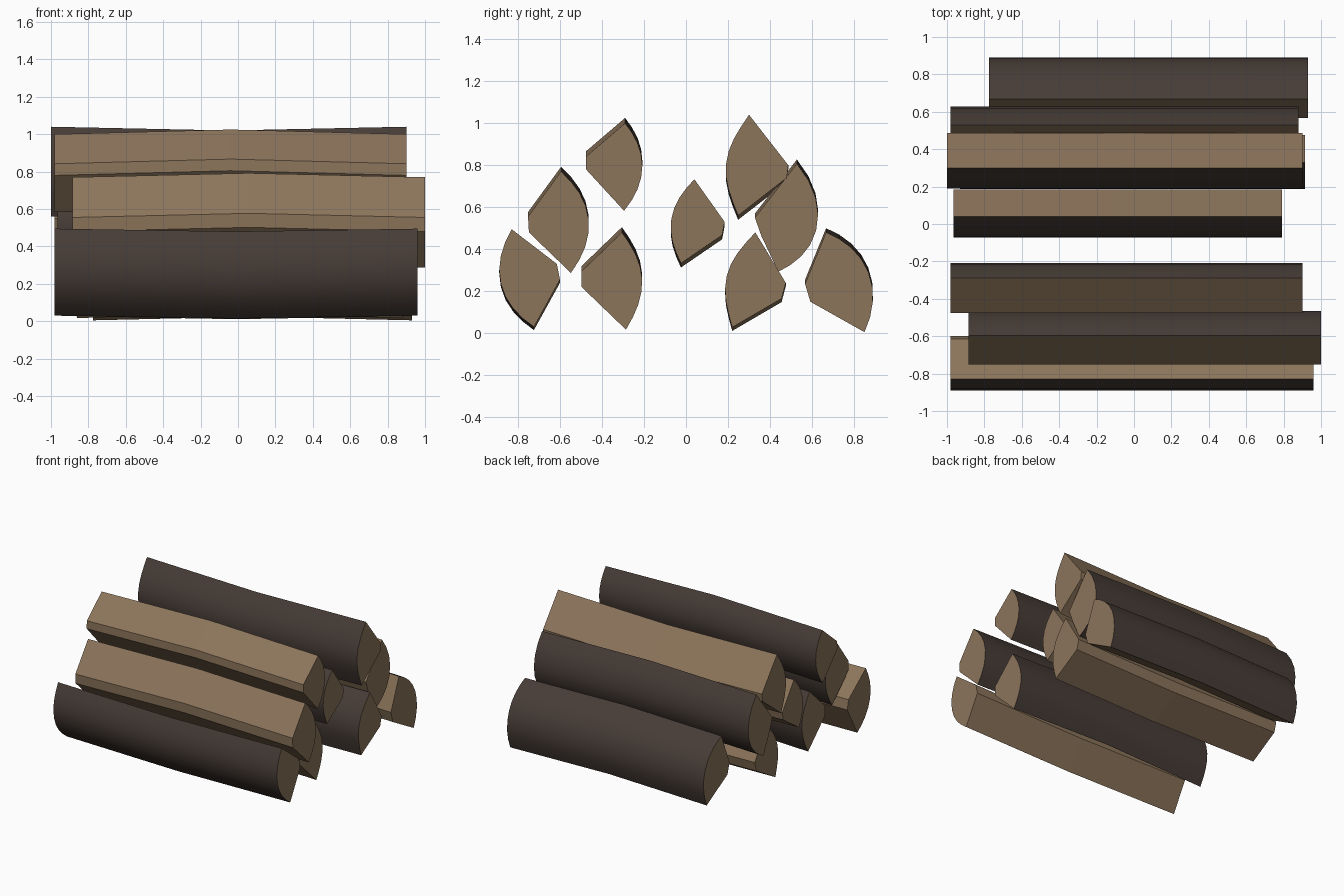
import bpy, bmesh, math

if "Cube" in bpy.data.objects:
    bpy.data.objects.remove(bpy.data.objects["Cube"])


def material(name, rgb):
    m = bpy.data.materials.new(name)
    m.diffuse_color = (*rgb, 1)
    m.use_nodes = True
    m.node_tree.nodes["Principled BSDF"].inputs["Base Color"].default_value = m.diffuse_color
    return m


wood = material("split_wood", (0.265, 0.178, 0.105))
bark = material("dark_bark", (0.063, 0.046, 0.038))
SEGS = 8


def section(top, bottom, tip_low, tip_high, bulge):
    """Wedge outline in (y, z): bark arc about the blunt inner tip, then the tip."""
    cy = (tip_low[0] + tip_high[0]) / 2
    cz = (tip_low[1] + tip_high[1]) / 2
    a0 = math.atan2(top[1] - cz, top[0] - cy)
    a1 = math.atan2(bottom[1] - cz, bottom[0] - cy)
    if top[0] < cy:                       # bark on the left side
        a1 += 2 * math.pi
    r0 = math.hypot(top[0] - cy, top[1] - cz)
    r1 = math.hypot(bottom[0] - cy, bottom[1] - cz)
    pts = []
    for i in range(SEGS + 1):
        t = i / SEGS
        a = a0 + (a1 - a0) * t
        # radius eases from the ends to the bulge in the middle
        r = r0 * (1 - t) + r1 * t
        r += (bulge - (r0 + r1) / 2) * (1 - (2 * t - 1) ** 4)
        pts.append((cy + r * math.cos(a), cz + r * math.sin(a)))
    return pts + [tip_low, tip_high]


def split_log(name, x0, x1, outline, bend):
    """Loft the outline along x in two halves, the middle ring shifted by bend."""
    bm = bmesh.new()
    rings = []
    for x, dz in ((x0, 0), ((x0 + x1) / 2, bend), (x1, 0)):
        rings.append([bm.verts.new((x, y, z + dz)) for y, z in outline])
    n = len(outline)
    for a, b in zip(rings, rings[1:]):
        for i in range(n):
            j = (i + 1) % n
            f = bm.faces.new((a[i], a[j], b[j], b[i]))
            if i < SEGS:                  # outer arc is bark
                f.material_index = 1
                f.smooth = True
    bm.faces.new(rings[0])
    bm.faces.new(rings[-1])
    bmesh.ops.recalc_face_normals(bm, faces=bm.faces)
    me = bpy.data.meshes.new(name)
    bm.to_mesh(me)
    bm.free()
    me.materials.append(wood)
    me.materials.append(bark)
    bpy.context.collection.objects.link(bpy.data.objects.new(name, me))


# name, x range, top, bottom, inner tip low/high, bark radius, middle bend
LOGS = [
    ("top_front_log", -0.98, 0.90, (-0.29, 1.0), (-0.295, 0.583), (-0.476, 0.78), (-0.475, 0.842), 0.268, 0.025),
    ("middle_front_log", -0.885, 1.0, (-0.595, 0.77), (-0.548, 0.287), (-0.748, 0.48), (-0.752, 0.555), 0.287, 0.022),
    ("bottom_front_log", -0.98, 0.96, (-0.83, 0.495), (-0.724, 0.03), (-0.60, 0.255), (-0.615, 0.33), 0.28, -0.015),
    ("bottom_inner_log", -0.86, 0.88, (-0.305, 0.48), (-0.286, 0.017), (-0.497, 0.22), (-0.497, 0.295), 0.288, 0.025),
    ("centre_log", -0.965, 0.79, (0.04, 0.733), (-0.024, 0.333), (0.172, 0.467), (0.184, 0.53), 0.252, -0.02),
    ("bottom_back_log", -0.93, 0.915, (0.33, 0.48), (0.22, 0.028), (0.455, 0.165), (0.475, 0.24), 0.28, -0.017),
    ("top_back_log", -1.0, 0.90, (0.30, 1.04), (0.248, 0.56), (0.48, 0.74), (0.487, 0.80), 0.295, -0.02),
    ("middle_back_log", -0.98, 0.88, (0.528, 0.807), (0.44, 0.293), (0.36, 0.46), (0.328, 0.55), 0.276, 0.02),
    ("outer_back_log", -0.775, 0.93, (0.667, 0.48), (0.85, 0.005), (0.592, 0.15), (0.567, 0.235), 0.305, 0.02),
]
for name, x0, x1, top, bottom, low, high, bulge, bend in LOGS:
    split_log(name, x0, x1, section(top, bottom, low, high, bulge), bend)
